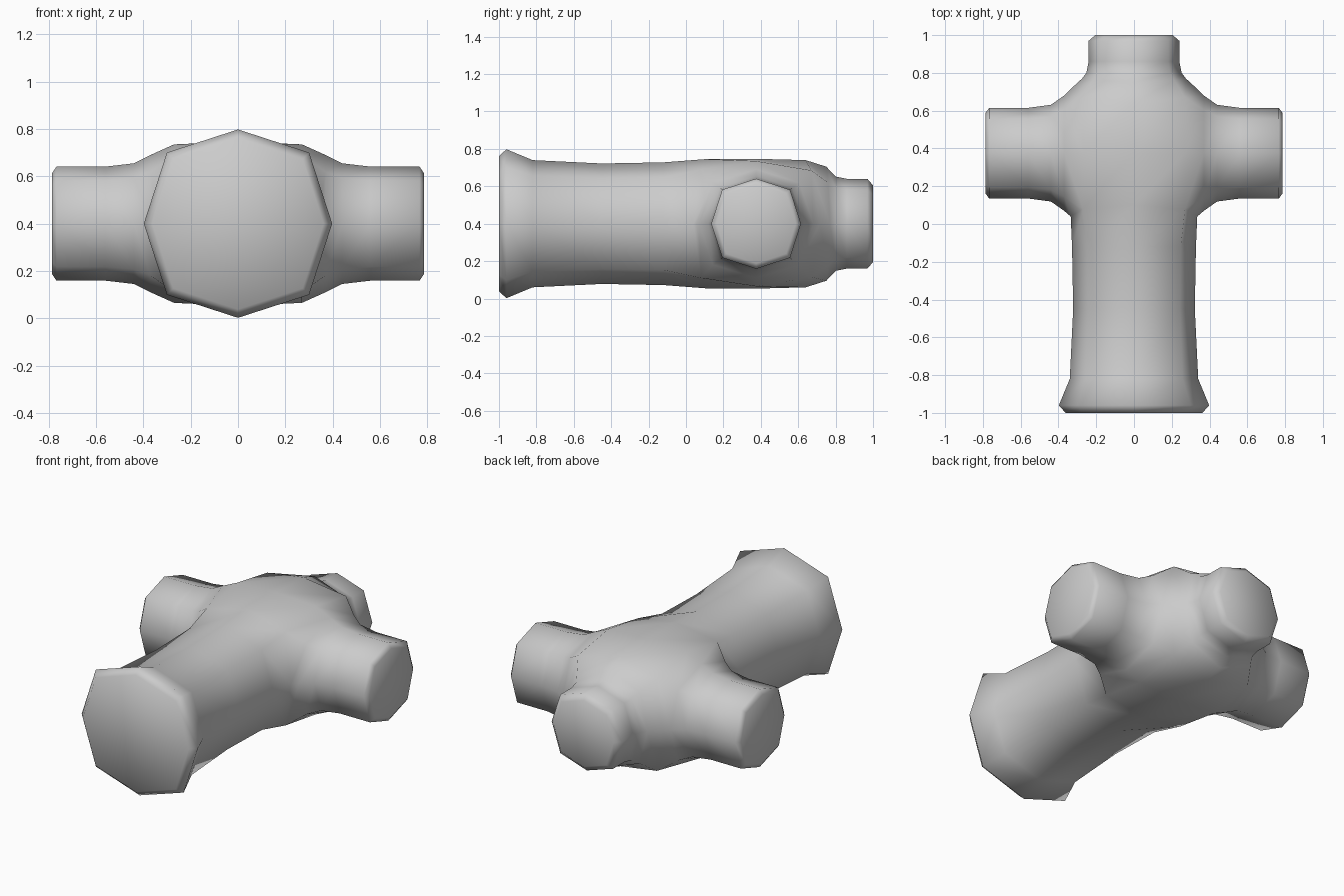
import bpy, bmesh

if "Cube" in bpy.data.objects:
    bpy.data.objects.remove(bpy.data.objects["Cube"])

CZ, CY, DIAG = 0.40, 0.375, 0.755   # axis height, arm axis, diagonal corner factor
UNIT = [(0, 1), (DIAG, DIAG), (1, 0), (DIAG, -DIAG),
        (0, -1), (-DIAG, -DIAG), (-1, 0), (-DIAG, DIAG)]

bm = bmesh.new()


def body_ring(y, r):
    return [bm.verts.new((u * r, y, CZ + v * r)) for u, v in UNIT]


def root_ring(top, diag, side):
    """Octagon whose top, corner and side points have own positions."""
    out = []
    for u, v in UNIT:
        sx, sz = (u > 0) - (u < 0), (v > 0) - (v < 0)
        x, y, z = top if sx == 0 else side if sz == 0 else diag
        out.append(bm.verts.new((sx * x, y, CZ + sz * z)))
    return out


def bridge(a, b, skip=()):
    for i in range(8):
        if i not in skip:
            j = (i + 1) % 8
            bm.faces.new((a[i], a[j], b[j], b[i]))


# long body: flared front foot, shaft, hub and rear neck
rings = [body_ring(y, r) for y, r in
         [(-1.0, 0.362), (-0.96, 0.398), (-0.82, 0.34), (-0.45, 0.322), (-0.12, 0.328)]]
hub = len(rings)
rings.append(root_ring((0, 0.10, 0.345), (0.27, 0.08, 0.29), (0.335, 0.04, 0)))
rings.append(root_ring((0, 0.375, 0.347), (0.27, 0.375, 0.335), (0.335, 0.375, 0)))
rings.append(root_ring((0, 0.64, 0.34), (0.27, 0.67, 0.285), (0.335, 0.715, 0)))
rings.append(root_ring((0, 0.75, 0.305), (0.215, 0.76, 0.22), (0.275, 0.77, 0)))
rings += [body_ring(y, r) for y, r in
          [(0.80, 0.252), (0.86, 0.24), (0.97, 0.24), (1.0, 0.205)]]
for k in range(len(rings) - 1):
    # leave both hub sides open for the arms
    bridge(rings[k], rings[k + 1], (1, 2, 5, 6) if k in (hub, hub + 1) else ())
bm.faces.new(rings[0])
bm.faces.new(rings[-1])

# side arms growing out of the hub openings
front, mid, back = rings[hub:hub + 3]
for s, (t, m, b) in ((1, (1, 2, 3)), (-1, (7, 6, 5))):
    prev = [mid[t], back[t], back[m], back[b], mid[b], front[b], front[m], front[t]]
    for x, ry, rz in [(0.37, 0.305, 0.29), (0.44, 0.256, 0.255), (0.56, 0.24, 0.241),
                      (0.767, 0.24, 0.241), (0.787, 0.212, 0.212)]:
        ring = [bm.verts.new((s * x, CY + u * ry, CZ + v * rz)) for u, v in UNIT]
        bridge(prev, ring)
        prev = ring
    bm.faces.new(prev)
    bm.verts.remove(mid[m])

bmesh.ops.recalc_face_normals(bm, faces=bm.faces)
for f in bm.faces:
    f.smooth = True
me = bpy.data.meshes.new("pipe_cross")
bm.to_mesh(me)
bm.free()
bpy.context.collection.objects.link(bpy.data.objects.new("pipe_cross", me))
